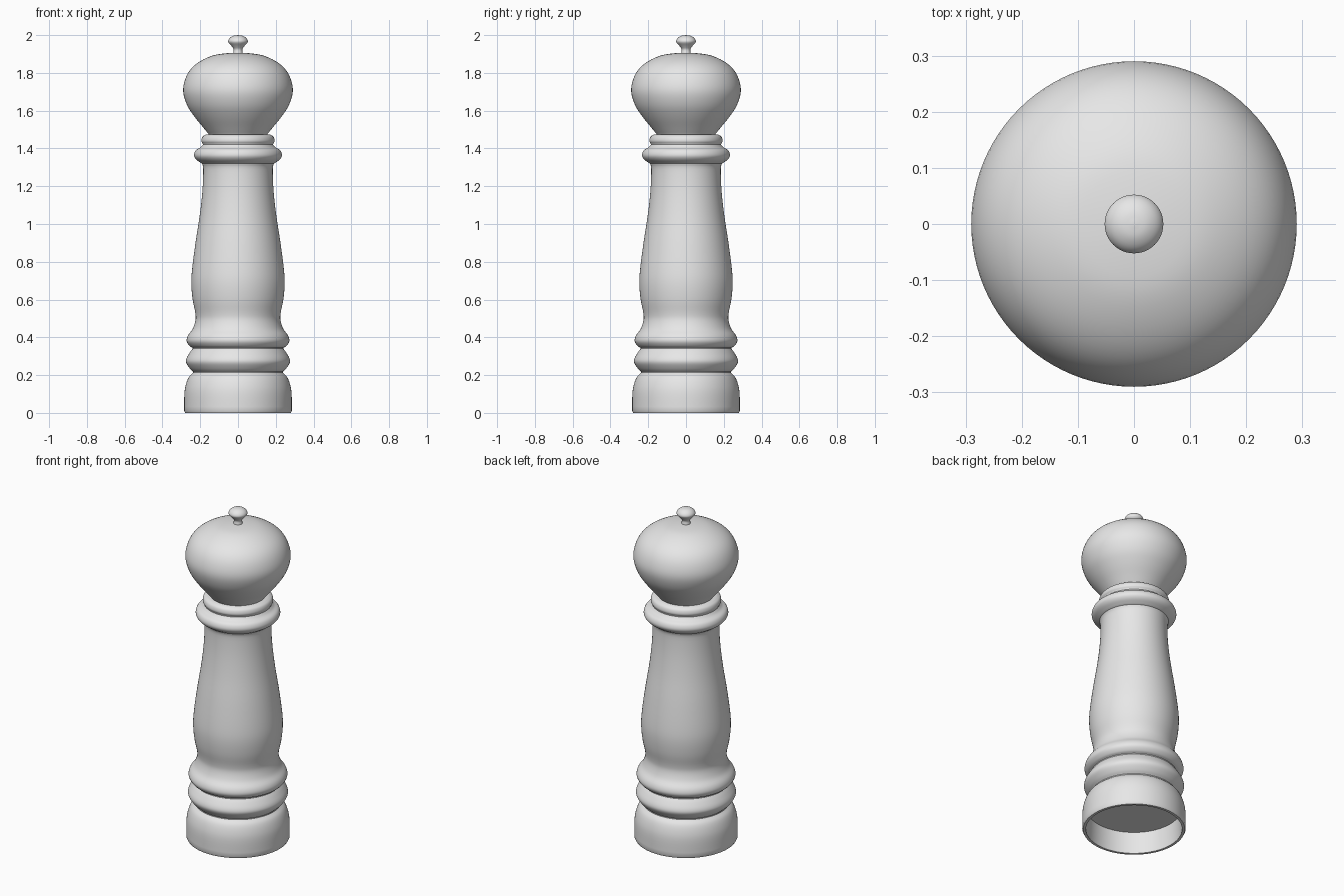
import bpy
import bmesh
import math
from mathutils import Vector

cube = bpy.data.objects.get("Cube")
if cube:
    bpy.data.objects.remove(cube, do_unlink=True)

GREY = (0.8, 0.8, 0.8, 1.0)
material = bpy.data.materials.new("plain grey")
material.use_nodes = True
material.diffuse_color = GREY
shader = next(n for n in material.node_tree.nodes if n.type == "BSDF_PRINCIPLED")
shader.inputs["Base Color"].default_value = GREY


def smooth_stroke(points, steps=4):
    """Smooth curve through (radius, height) points."""
    pts = [Vector((r, 0, z)) for r, z in points]
    if len(pts) < 3:
        return pts
    pts = [2 * pts[0] - pts[1]] + pts + [2 * pts[-1] - pts[-2]]
    curve = []
    for a, b, c, d in zip(pts, pts[1:], pts[2:], pts[3:]):
        for i in range(steps):
            t = i / steps
            curve.append(b + 0.5 * t * (c - a + t * (2 * a - 5 * b + 4 * c - d
                                                    + t * (3 * (b - c) + d - a))))
    return curve + [pts[-2]]


def lathe(name, strokes, segments=96):
    """Turn joined strokes around z; corners between strokes stay crisp."""
    bm = bmesh.new()
    verts = [bm.verts.new(p) for stroke in strokes for p in smooth_stroke(stroke)]
    edges = [bm.edges.new(pair) for pair in zip(verts, verts[1:])]
    bmesh.ops.spin(bm, geom=verts + edges, cent=(0, 0, 0), axis=(0, 0, 1),
                   angle=math.tau, steps=segments)
    bmesh.ops.remove_doubles(bm, verts=bm.verts, dist=0.0005)
    bmesh.ops.recalc_face_normals(bm, faces=bm.faces)
    mesh = bpy.data.meshes.new(name)
    bm.to_mesh(mesh)
    bm.free()
    mesh.materials.append(material)
    obj = bpy.data.objects.new(name, mesh)
    bpy.context.collection.objects.link(obj)
    bpy.ops.object.select_all(action="DESELECT")
    obj.select_set(True)
    bpy.context.view_layer.objects.active = obj
    bpy.ops.object.shade_smooth_by_angle(angle=math.radians(35))
    return obj


# Body: hollow foot, two rings, waisted shaft and collar
hollow = [(0, 0.13), (0.26, 0.13)]
foot_rim = [(0.265, 0), (0.28, 0)]
foot = [(0.285, 0.01), (0.284, 0.1), (0.276, 0.15), (0.26, 0.19), (0.237, 0.213)]
lower_ring = [(0.237, 0.218), (0.255, 0.235), (0.274, 0.265), (0.272, 0.29),
              (0.255, 0.32), (0.24, 0.34)]
upper_ring_and_shaft = [
    (0.24, 0.345), (0.257, 0.355), (0.272, 0.38), (0.265, 0.41), (0.24, 0.445),
    (0.225, 0.49), (0.226, 0.53), (0.24, 0.6), (0.247, 0.68), (0.243, 0.76),
    (0.225, 0.9), (0.202, 1.05), (0.188, 1.18), (0.184, 1.29), (0.19, 1.32)]
collar = [(0.195, 1.322), (0.222, 1.342), (0.233, 1.364), (0.224, 1.39),
          (0.2, 1.405), (0.186, 1.42)]
top_ring = [(0.187, 1.425), (0.194, 1.44), (0.188, 1.462), (0.17, 1.474)]
lathe("body", [hollow, foot_rim, foot, lower_ring, upper_ring_and_shaft,
               collar, top_ring, [(0, 1.474)]])

# Head: rounded turning grip
lathe("head", [[(0, 1.465), (0.15, 1.465)],
               [(0.155, 1.475), (0.185, 1.512), (0.232, 1.57), (0.27, 1.63), (0.29, 1.7),
                (0.28, 1.765), (0.25, 1.82), (0.2, 1.862), (0.13, 1.893),
                (0.06, 1.904), (0, 1.906)]])

# Knob: small finial nut on a short neck
lathe("top_knob", [[(0, 1.89), (0.025, 1.89)],
                   [(0.025, 1.905), (0.023, 1.925), (0.034, 1.942), (0.052, 1.964),
                    (0.045, 1.983), (0.025, 1.996), (0, 2)]], segments=48)
